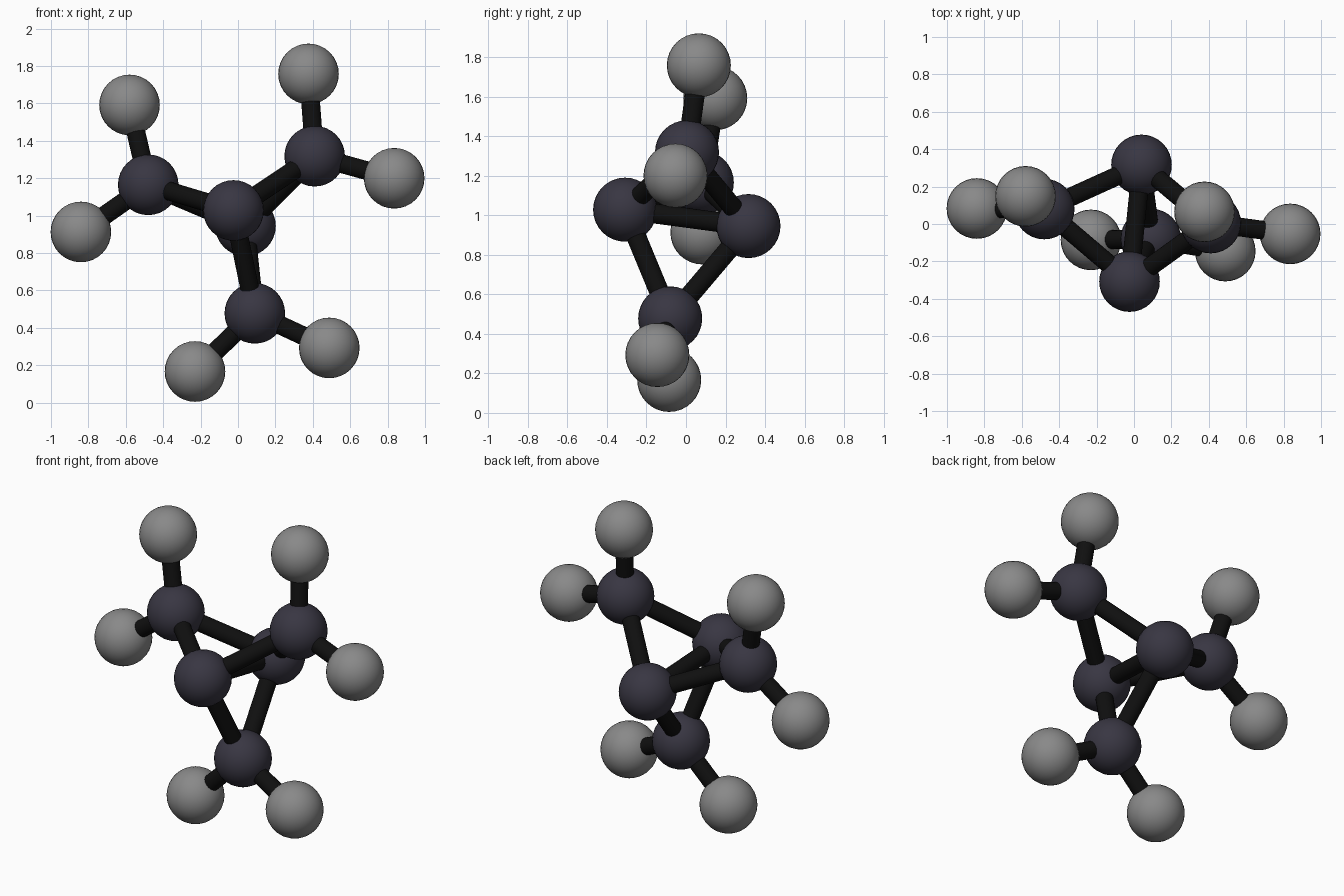
import bpy
from mathutils import Vector

if "Cube" in bpy.data.objects:
    bpy.data.objects.remove(bpy.data.objects["Cube"])

ATOM_R, BOND_R = 0.162, 0.05


def material(name, rgb):
    m = bpy.data.materials.new(name)
    m.diffuse_color = (*rgb, 1)
    m.use_nodes = True
    m.node_tree.nodes["Principled BSDF"].inputs["Base Color"].default_value = m.diffuse_color
    return m


DARK = material("dark", (0.04, 0.037, 0.055))
GREY = material("grey", (0.25, 0.25, 0.25))
BLACK = material("black", (0.005, 0.005, 0.005))


def finish(name, mat):
    ob = bpy.context.object
    ob.name = name
    ob.data.materials.append(mat)
    bpy.ops.object.shade_smooth_by_angle()


def atom(name, pos, mat):
    bpy.ops.mesh.primitive_uv_sphere_add(segments=32, ring_count=16, radius=ATOM_R, location=pos)
    finish(name, mat)


def bond(name, a, b):
    a, b = Vector(a), Vector(b)
    d = b - a
    bpy.ops.mesh.primitive_cylinder_add(vertices=24, radius=BOND_R, depth=d.length,
                                        location=(a + b) / 2,
                                        rotation=d.to_track_quat('Z', 'Y').to_euler())
    finish(name, BLACK)


# Two hub atoms, joined along the central axis
hubs = {"front": (-0.024, -0.308, 1.028), "back": (0.04, 0.316, 0.945)}
for side, p in hubs.items():
    atom(f"hub_atom_{side}", p, DARK)
bond("central_bond", hubs["front"], hubs["back"])

# Three arms: a dark atom bonded to both hubs, carrying two grey atoms
arms = {
    "left": ((-0.48, 0.08, 1.165), [(-0.58, 0.148, 1.592), (-0.84, 0.083, 0.913)]),
    "right": ((0.41, 0.005, 1.318), [(0.377, 0.065, 1.758), (0.835, -0.053, 1.2)]),
    "bottom": ((0.09, -0.08, 0.478), [(-0.23, -0.085, 0.167), (0.488, -0.145, 0.293)]),
}
for arm, (centre, tips) in arms.items():
    atom(f"arm_atom_{arm}", centre, DARK)
    for side, p in hubs.items():
        bond(f"hub_bond_{arm}_{side}", centre, p)
    for i, p in enumerate(tips, 1):
        atom(f"tip_atom_{arm}_{i}", p, GREY)
        bond(f"tip_bond_{arm}_{i}", centre, p)
